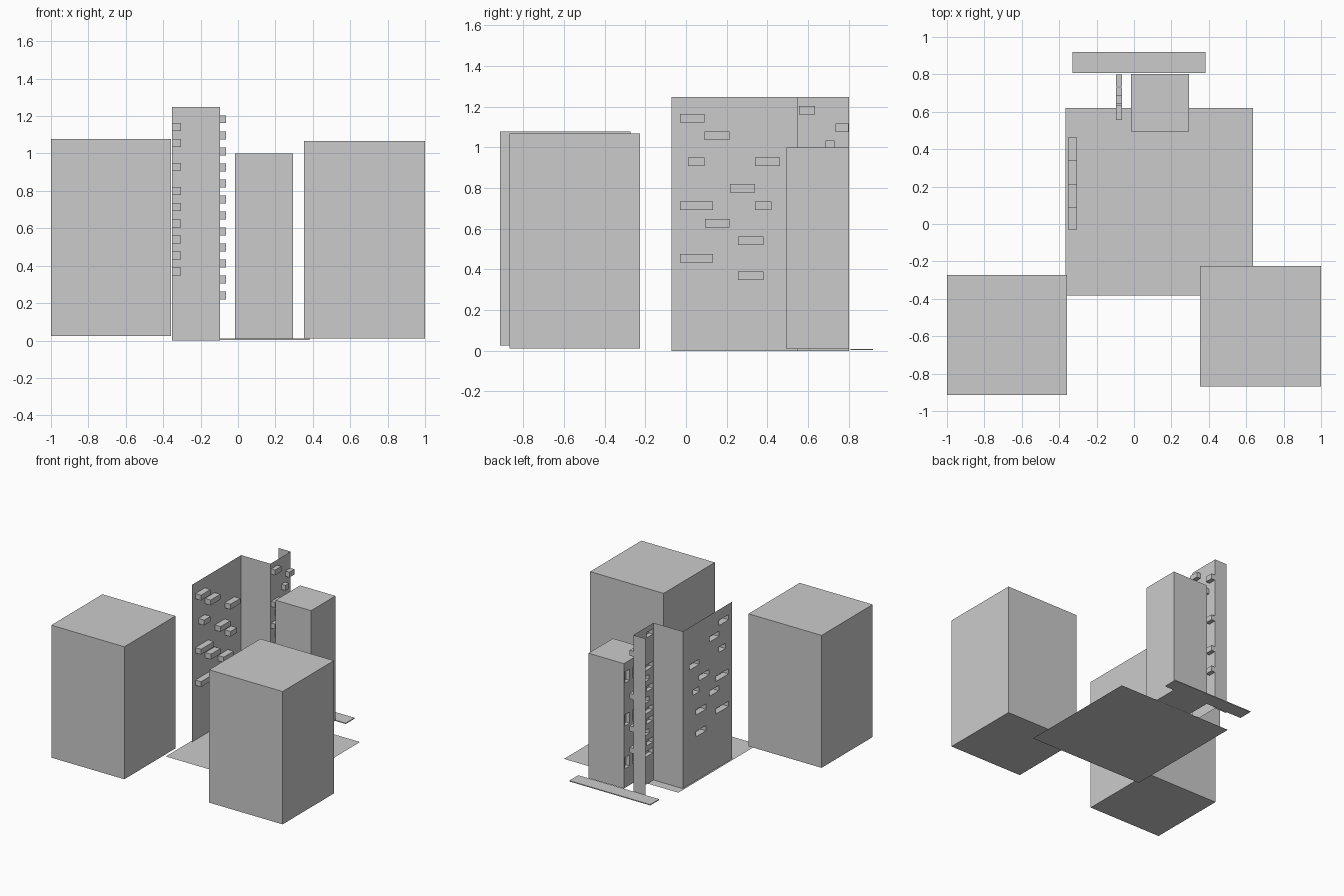
import bpy, bmesh, math

if "Cube" in bpy.data.objects:
    bpy.data.objects.remove(bpy.data.objects["Cube"])


def finish(name, bm):
    bmesh.ops.remove_doubles(bm, verts=bm.verts, dist=1e-5)
    bmesh.ops.dissolve_limit(bm, angle_limit=0.01, verts=bm.verts, edges=bm.edges)
    mesh = bpy.data.meshes.new(name)
    bm.to_mesh(mesh)
    bm.free()
    obj = bpy.data.objects.new(name, mesh)
    bpy.context.collection.objects.link(obj)
    return obj


def quad(bm, *pts):
    return bm.faces.new([bm.verts.new(p) for p in pts])


def block(name, x, y, z, skip_left=False):
    """Box from min/max ranges, optionally open on the -x side."""
    bm = bmesh.new()
    bmesh.ops.create_cube(bm, size=1)
    for v in bm.verts:
        v.co = [r[0] if c < 0 else r[1] for c, r in zip(v.co, (x, y, z))]
    if skip_left:
        bm.normal_update()
        bmesh.ops.delete(bm, geom=[f for f in bm.faces if f.normal.x < -0.9],
                         context='FACES_ONLY')
    return finish(name, bm)


def facade(name, x, depth, y, z, niches):
    """Sheet wall facing -x, with rectangular niches pushed in towards +x."""
    bm = bmesh.new()
    ys = sorted({*y, *(v for n in niches for v in n[:2])})
    zs = sorted({*z, *(v for n in niches for v in n[2:])})
    for a, b in zip(ys, ys[1:]):
        for c, d in zip(zs, zs[1:]):
            my, mz = (a + b) / 2, (c + d) / 2
            if not any(n[0] < my < n[1] and n[2] < mz < n[3] for n in niches):
                quad(bm, (x, a, c), (x, a, d), (x, b, d), (x, b, c))
    k = x + depth
    for a, b, c, d in niches:
        quad(bm, (k, a, c), (k, a, d), (k, b, d), (k, b, c))
        ring = [(a, c), (b, c), (b, d), (a, d)]
        for p, q in zip(ring, ring[1:] + ring[:1]):
            quad(bm, (x, *p), (x, *q), (k, *q), (k, *p))
    return finish(name, bm)


def sheet(name, *pts):
    bm = bmesh.new()
    quad(bm, *pts)
    return finish(name, bm)


# Free-standing blocks in front
block("left_block", (-1, -0.358), (-0.915, -0.273), (0.025, 1.077))
block("right_block", (0.354, 1), (-0.868, -0.225), (0.012, 1.067))

# Ground and pavement
sheet("ground", (-0.367, -0.382, 0), (0.637, -0.382, 0), (0.637, 0.621, 0), (-0.367, 0.621, 0))
block("pavement", (-0.33, 0.381), (0.808, 0.92), (0.003, 0.01))

# Long side wall with scattered window niches: y start, y end, bottom
H = 0.042
side = [(-0.03, 0.09, 1.121), (0.092, 0.213, 1.036), (0.01, 0.09, 0.908),
        (0.34, 0.463, 0.908), (0.215, 0.34, 0.778), (-0.03, 0.132, 0.692),
        (0.34, 0.42, 0.692), (0.094, 0.213, 0.605), (0.255, 0.38, 0.52),
        (-0.03, 0.132, 0.434), (0.255, 0.38, 0.348)]
facade("side_wall", -0.354, 0.05, (-0.072, 0.546), (0, 1.248),
       [(a, b, c, c + H) for a, b, c in side])

# Return walls of the stepped building
sheet("step_wall", (-0.354, 0.546, 0), (-0.097, 0.546, 0), (-0.097, 0.546, 1.248), (-0.354, 0.546, 1.248))
sheet("end_wall", (-0.205, 0.8, 0), (-0.097, 0.8, 0), (-0.097, 0.8, 1.248), (-0.205, 0.8, 1.248))

# Inner wall: one or two niches on each of twelve floors
floors = [[(0.555, 0.645)], [(0.555, 0.635), (0.735, 0.799)], [(0.6, 0.69)],
          [(0.555, 0.635), (0.735, 0.799)], [(0.555, 0.645)], [(0.6, 0.69)],
          [(0.555, 0.635), (0.735, 0.799)], [(0.6, 0.69)], [(0.555, 0.645)],
          [(0.685, 0.73)], [(0.735, 0.799)], [(0.555, 0.635)]]
facade("inner_wall", -0.097, 0.034, (0.546, 0.8), (0, 1.248),
       [(a, b, 0.219 + i * 0.0857, 0.261 + i * 0.0857)
        for i, row in enumerate(floors) for a, b in row])

# Rear tower with windows set into its left face
block("rear_tower", (-0.016, 0.295), (0.495, 0.802), (0.008, 1.0), skip_left=True)
facade("rear_tower_windows", -0.016, 0.03, (0.495, 0.802), (0.008, 1.0),
       [(a, a + 0.06, b, b + 0.09) for a in (0.52, 0.625, 0.73) for b in (0.16, 0.5, 0.84)])
